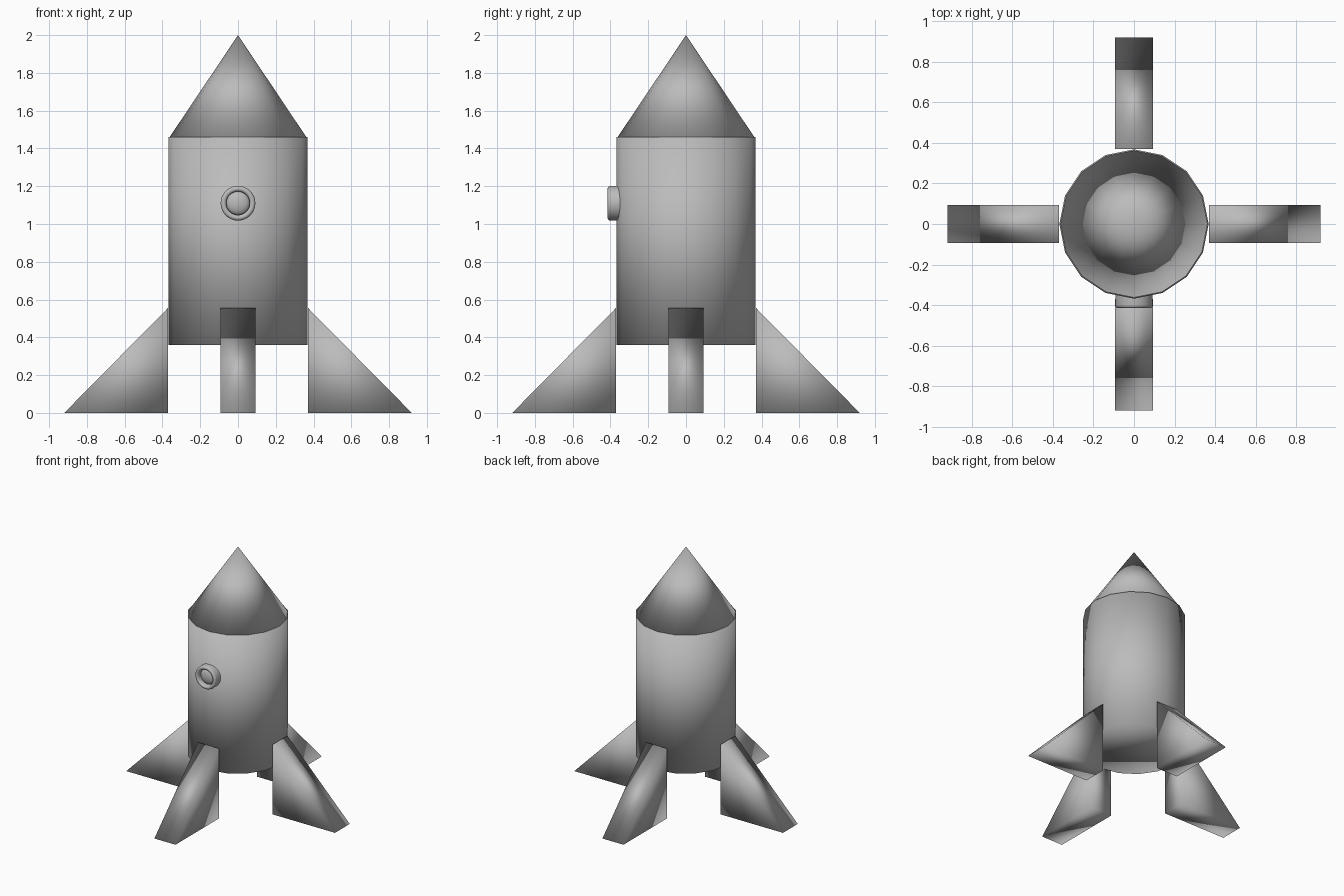
import bpy, bmesh
from math import cos, sin, pi
from mathutils import Matrix

cube = bpy.data.objects.get("Cube")
if cube:
    bpy.data.objects.remove(cube, do_unlink=True)

GREY = (0.5, 0.5, 0.5, 1)
grey = bpy.data.materials.new("plain_grey")
grey.use_nodes = True
grey.diffuse_color = GREY
grey.node_tree.nodes["Principled BSDF"].inputs["Base Color"].default_value = GREY


def finish(name, bm):
    """Turn a bmesh into a fully smooth grey object."""
    bmesh.ops.recalc_face_normals(bm, faces=bm.faces)
    for f in bm.faces:
        f.smooth = True
    mesh = bpy.data.meshes.new(name)
    bm.to_mesh(mesh)
    bm.free()
    mesh.materials.append(grey)
    obj = bpy.data.objects.new(name, mesh)
    bpy.context.collection.objects.link(obj)
    return obj


def frustum(name, r_low, r_high, z_low, z_high, sides=16):
    bm = bmesh.new()
    bmesh.ops.create_cone(bm, cap_ends=True, segments=sides, radius1=r_low, radius2=r_high,
                          depth=z_high - z_low,
                          matrix=Matrix.Translation((0, 0, (z_low + z_high) / 2))
                          @ Matrix.Rotation(pi / 2, 4, 'Z'))
    bmesh.ops.remove_doubles(bm, verts=bm.verts, dist=0.0001)
    return finish(name, bm)


# Hull and nose
frustum("body", 0.368, 0.368, 0.36, 1.46)
frustum("nose_cone", 0.362, 0, 1.46, 2.0)


# Fins: a right triangle extruded to a thick slab, turned about the hull
def fin(name, angle):
    bm = bmesh.new()
    half = 0.093
    profile = [(0.37, 0), (0.92, 0), (0.37, 0.556)]
    face = bm.faces.new([bm.verts.new((x, -half, z)) for x, z in profile])
    grown = bmesh.ops.extrude_face_region(bm, geom=[face])["geom"]
    bmesh.ops.translate(bm, vec=(0, 2 * half, 0),
                        verts=[v for v in grown if isinstance(v, bmesh.types.BMVert)])
    bm.transform(Matrix.Rotation(angle, 4, 'Z'))
    return finish(name, bm)


for i, side in enumerate(("left", "back", "right", "front")):
    fin(side + "_fin", i * pi / 2)


# Porthole parts are profiles (radius, y) revolved about the y axis
def revolve(name, profile, height, steps=32):
    bm = bmesh.new()
    verts = [bm.verts.new((r, y, height)) for r, y in profile]
    edges = [bm.edges.new(pair) for pair in zip(verts, verts[1:])]
    bmesh.ops.spin(bm, geom=verts + edges, cent=(0, 0, height), axis=(0, 1, 0),
                   angle=2 * pi, steps=steps, use_merge=True)
    bmesh.ops.remove_doubles(bm, verts=bm.verts, dist=0.0001)
    return finish(name, bm)


rim = [(0.077 + 0.015 * cos(a), -0.4 - 0.015 * sin(a)) for a in [i * pi / 8 for i in range(9)]]
revolve("porthole_rim", [(0.092, -0.34)] + rim + [(0.062, -0.36)], 1.11)
glass = [(0.062 * cos(a), -0.375 - 0.027 * sin(a)) for a in [i * pi / 12 for i in range(7)]]
revolve("porthole_glass", glass, 1.11)
